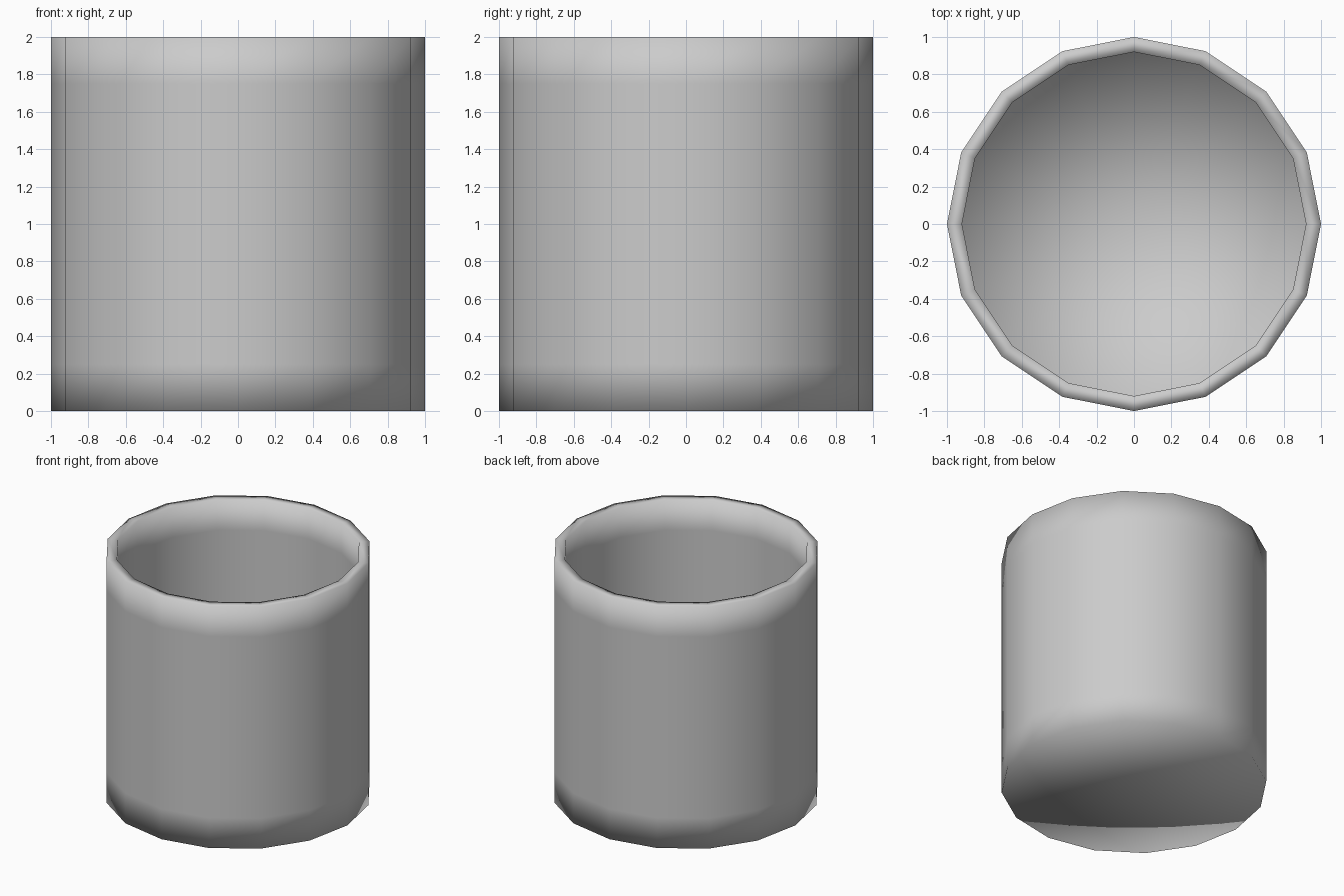
import bpy, bmesh, math

if "Cube" in bpy.data.objects:
    bpy.data.objects.remove(bpy.data.objects["Cube"])

SIDES = 16
WALL = 0.08

# Cup cross-section (radius, height): outer wall, rim, inner wall
profile = [(1, 0), (1, 0.25), (1, 1.75), (1, 2),
           (1 - WALL, 2), (1 - WALL, 1.75), (1 - WALL, 0.25), (1 - WALL, WALL)]

bm = bmesh.new()
rings = []
for r, z in profile:
    rings.append([bm.verts.new((r * math.cos(2 * math.pi * i / SIDES),
                                r * math.sin(2 * math.pi * i / SIDES), z))
                  for i in range(SIDES)])

# Walls and rim
for a, b in zip(rings, rings[1:]):
    for i in range(SIDES):
        j = (i + 1) % SIDES
        bm.faces.new((a[i], a[j], b[j], b[i]))

# Underside and inner floor as triangle fans
for ring, z in ((rings[0], 0), (rings[-1], WALL)):
    centre = bm.verts.new((0, 0, z))
    for i in range(SIDES):
        bm.faces.new((ring[i], ring[(i + 1) % SIDES], centre))

bmesh.ops.recalc_face_normals(bm, faces=bm.faces[:])
for f in bm.faces:
    f.smooth = True

mesh = bpy.data.meshes.new("cup")
bm.to_mesh(mesh)
bm.free()
cup = bpy.data.objects.new("cup", mesh)
bpy.context.collection.objects.link(cup)
